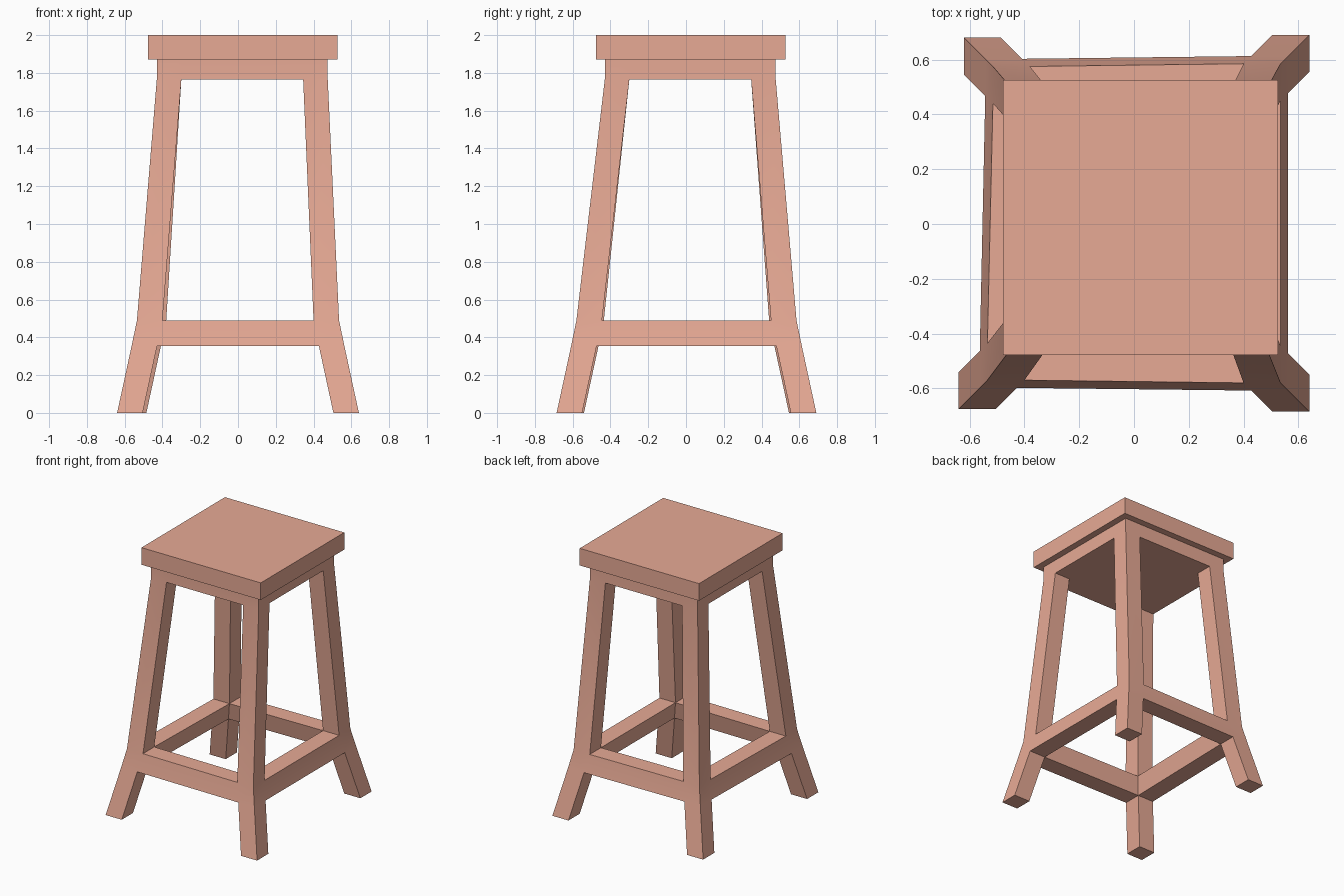
import bpy, bmesh, math

if "Cube" in bpy.data.objects:
    bpy.data.objects.remove(bpy.data.objects["Cube"])

wood = bpy.data.materials.new("wood")
wood.diffuse_color = (0.8, 0.4, 0.3, 1)
wood.use_nodes = True
wood.node_tree.nodes["Principled BSDF"].inputs["Base Color"].default_value = wood.diffuse_color

LOW, HIGH = -0.43, 0.475          # apron extents, x and y
T_TOP, T_LEG = 0.13, 0.135        # leg thickness at apron / lower down
LEVELS = [0, 0.355, 0.49, 1.765, 1.87]
SPREAD = [0.105, 0.028, 0]        # outward flare of the lower levels
# outer corner of each leg at the stretcher top, keyed by (right, back)
KNEE = {(0, 0): (-0.535, -0.57), (1, 0): (0.535, -0.58),
        (0, 1): (-0.515, 0.575), (1, 1): (0.535, 0.585)}


def point(i, j, k):
    """Lattice point: 4 x 4 positions per level, two per leg and axis."""
    side = (i // 2, j // 2)
    inner = (i in (1, 2), j in (1, 2))
    xy = []
    for a in range(2):
        s = 1 if side[a] else -1
        if k > 2:
            v = (HIGH if side[a] else LOW) - s * T_TOP * inner[a]
        else:
            v = KNEE[side][a] + s * (SPREAD[k] - T_LEG * inner[a])
        xy.append(v)
    return (*xy, LEVELS[k])


def filled(i, j, k):
    if not (0 <= i < 3 and 0 <= j < 3 and 0 <= k < 4):
        return False
    mids = (i == 1) + (j == 1)
    # legs everywhere, stretchers on layer 1, solid apron on layer 3
    return mids == 0 or (k == 1 and mids == 1) or k == 3


def finish(bm, name):
    bmesh.ops.recalc_face_normals(bm, faces=bm.faces)
    me = bpy.data.meshes.new(name)
    bm.to_mesh(me)
    bm.free()
    ob = bpy.data.objects.new(name, me)
    bpy.context.collection.objects.link(ob)
    me.materials.append(wood)
    bpy.ops.object.select_all(action='DESELECT')
    ob.select_set(True)
    bpy.context.view_layer.objects.active = ob
    bpy.ops.object.shade_smooth_by_angle(angle=math.radians(30))


# Frame: splayed legs, stretchers and apron as one shell
bm = bmesh.new()
cache = {}


def vert(p):
    if p not in cache:
        cache[p] = bm.verts.new(point(*p))
    return cache[p]


for i in range(3):
    for j in range(3):
        for k in range(4):
            if not filled(i, j, k):
                continue
            for axis in range(3):
                for d in (0, 1):
                    n = [i, j, k]
                    n[axis] += 2 * d - 1
                    if filled(*n):
                        continue
                    ring = []
                    for u, w in ((0, 0), (1, 0), (1, 1), (0, 1)):
                        off = [u, w]
                        off.insert(axis, d)
                        ring.append(vert((i + off[0], j + off[1], k + off[2])))
                    bm.faces.new(ring)
finish(bm, "stool_frame")

# Seat slab
bm = bmesh.new()
bmesh.ops.create_cube(bm, size=1)
bmesh.ops.scale(bm, vec=(1.003, 1.003, 0.13), verts=bm.verts)
bmesh.ops.translate(bm, vec=(0.024, 0.024, 1.935), verts=bm.verts)
finish(bm, "seat")
